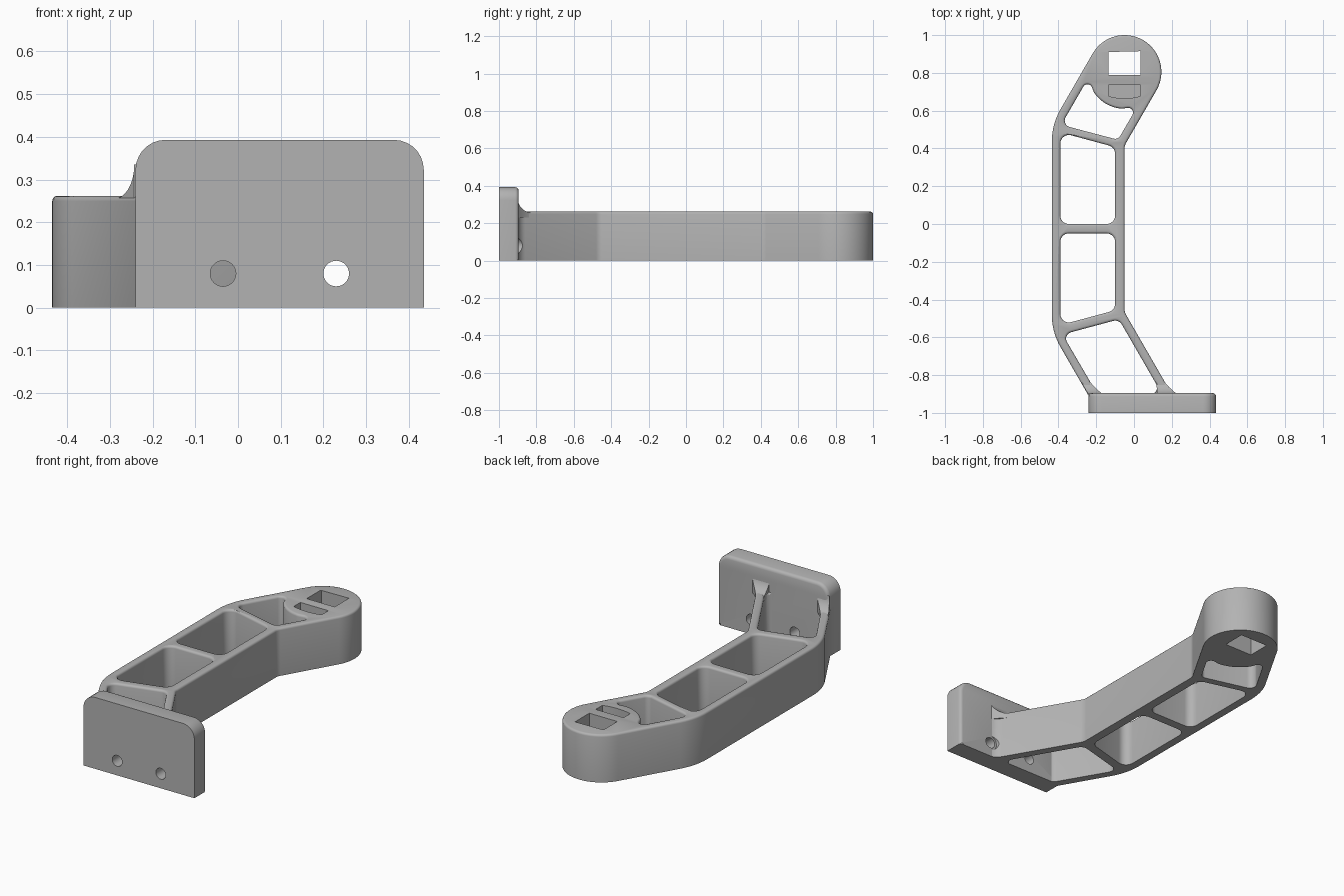
import bpy, bmesh
from math import sin, cos, tan, radians, pi
from mathutils import Vector, Matrix

cube = bpy.data.objects.get("Cube")
if cube:
    bpy.data.objects.remove(cube)

grey = bpy.data.materials.new("plain grey")
grey.use_nodes = True
grey.diffuse_color = (0.45, 0.45, 0.45, 1)
grey.node_tree.nodes["Principled BSDF"].inputs["Base Color"].default_value = (0.45, 0.45, 0.45, 1)


def arc(cx, cy, r, a0, a1, n):
    return [(cx + r * cos(radians(a0 + (a1 - a0) * i / n)),
             cy + r * sin(radians(a0 + (a1 - a0) * i / n)), 0) for i in range(n + 1)]


def rounded(corners, steps=7):
    """Closed outline with each (x, y, radius) corner filleted."""
    out = []
    for i, (x, y, r) in enumerate(corners):
        p = Vector((x, y))
        if r == 0:
            out.append(p)
            continue
        a = (Vector(corners[i - 1][:2]) - p).normalized()
        b = (Vector(corners[(i + 1) % len(corners)][:2]) - p).normalized()
        half = a.angle(b) / 2
        centre = p + (a + b).normalized() * (r / sin(half))
        start = p + a * (r / tan(half)) - centre
        end = p + b * (r / tan(half)) - centre
        sweep = start.angle_signed(end)
        for k in range(steps + 1):
            out.append(centre + Matrix.Rotation(-sweep * k / steps, 2) @ start)
    return out


def activate(ob):
    bpy.ops.object.select_all(action='DESELECT')
    ob.select_set(True)
    bpy.context.view_layer.objects.active = ob


def finish(ob):
    activate(ob)
    if not ob.data.materials:
        ob.data.materials.append(grey)
    bpy.ops.object.shade_smooth_by_angle(angle=radians(32))


def slab(name, loops, height, bevel, pick):
    """Outline with holes, extruded from z = 0, with picked top edges rounded."""
    cu = bpy.data.curves.new(name, 'CURVE')
    cu.dimensions, cu.fill_mode, cu.extrude = '2D', 'BOTH', height / 2
    for loop in loops:
        sp = cu.splines.new('POLY')
        sp.points.add(len(loop) - 1)
        for pt, co in zip(sp.points, loop):
            pt.co = (co[0], co[1], 0, 1)
        sp.use_cyclic_u = True
    ob = bpy.data.objects.new(name, cu)
    bpy.context.collection.objects.link(ob)
    activate(ob)
    bpy.ops.object.convert(target='MESH')
    ob = bpy.context.object
    bm = bmesh.new()
    bm.from_mesh(ob.data)
    bmesh.ops.translate(bm, vec=(0, 0, height / 2), verts=bm.verts)
    bmesh.ops.remove_doubles(bm, verts=bm.verts, dist=1e-5)
    bmesh.ops.recalc_face_normals(bm, faces=bm.faces)
    rim = [e for e in bm.edges if min(v.co.z for v in e.verts) > height - 1e-4
           and len(e.link_faces) == 2 and e.calc_face_angle() > 1
           and pick((e.verts[0].co + e.verts[1].co) / 2)]
    bmesh.ops.bevel(bm, geom=rim, offset=bevel, segments=3, profile=0.5,
                    affect='EDGES', clamp_overlap=False)
    bm.to_mesh(ob.data)
    bm.free()
    return ob


def cut(ob, cutter):
    cutter.hide_render = True
    mod = ob.modifiers.new("cut", 'BOOLEAN')
    mod.operation, mod.solver, mod.object = 'DIFFERENCE', 'EXACT', cutter
    activate(ob)
    bpy.ops.object.modifier_apply(modifier="cut")
    bpy.data.objects.remove(cutter)


# Bracket arm: outer outline with a round head
head = (-0.05, 0.805, 0.195)
outer = rounded([(-0.24, -0.94, 0), (-0.24, -0.91, 0), (-0.435, -0.572, 0.34),
                 (-0.435, 0.528, 0.34)] + arc(*head, 150, -30, 40) +
                [(-0.05, 0.415, 0.06), (-0.05, -0.467, 0.06), (0.2, -0.9, 0.08),
                 (0.27, -0.9, 0), (0.27, -0.94, 0)])
# Openings between the ribs
head_gap = rounded([(-0.385, 0.525, 0.035), (-0.242, 0.772, 0.025)] +
                   arc(*head, 214, 266, 8) +
                   [(0.018, 0.622, 0.025), (-0.085, 0.446, 0.03)])
upper_gap = rounded([(-0.39, 0, 0.045), (-0.39, 0.485, 0.045),
                     (-0.1, 0.407, 0.045), (-0.1, 0, 0.045)])
lower_gap = rounded([(-0.39, -0.05, 0.045), (-0.1, -0.05, 0.045),
                     (-0.1, -0.457, 0.045), (-0.39, -0.535, 0.045)])
foot_gap = rounded([(-0.378, -0.585, 0.035), (-0.08, -0.505, 0.04),
                    (0.148, -0.9, 0.035), (-0.194, -0.9, 0.045)])
square_hole = [(-0.135, 0.79), (0.035, 0.79), (0.035, 0.917), (-0.135, 0.917)]
arm = slab("bracket_arm", [outer, head_gap, upper_gap, lower_gap, foot_gap, square_hole],
           0.262, 0.012,
           lambda p: p.y > -0.89 and not (abs(p.x + 0.05) < 0.09 and 0.78 < p.y < 0.93))

# Blind strap slot in the head
slot = slab("slot_cutter", [[(-0.135, 0.735, 0), (0.035, 0.735, 0)] +
                            arc(-0.05, 0.965, 0.3, 286.5, 253.5, 10)],
            0.3, 0.01, lambda p: False)
slot.location.z = 0.12
cut(arm, slot)

# Screw clearance at the foot
screw_x = (-0.035, 0.23)
for x in screw_x:
    bpy.ops.mesh.primitive_cylinder_add(vertices=32, radius=0.042, depth=0.16,
                                        location=(x, -0.9, 0.08), rotation=(pi / 2, 0, 0))
    cut(arm, bpy.context.object)
finish(arm)

# Mounting plate, drawn flat and stood upright with its rounded rim to the back
plate_outline = rounded([(-0.435, 0, 0), (0.24, 0, 0), (0.24, 0.393, 0.07), (-0.435, 0.393, 0.07)])
holes = [[p[:2] for p in arc(-x, 0.08, 0.03, 0, 348.75, 31)] for x in screw_x]
plate = slab("mounting_plate", [plate_outline] + holes, 0.105, 0.018,
             lambda p: p.y > 0.12 or (p.y > 0.01 and not -0.27 < p.x < 0.07))
plate.data.transform(Matrix.Translation((0, -1, 0)) @ Matrix.Rotation(pi, 4, 'Z')
                     @ Matrix.Rotation(pi / 2, 4, 'X'))
plate.data.update()
finish(plate)


# Concave gussets blending the arm walls up onto the plate
def gusset(name, x0, x1, flare0, flare1, n=8, r=0.08):
    bm = bmesh.new()
    rows = []
    for i in range(n + 1):
        a = pi / 2 * i / n
        d, z = r * (1 - cos(a)), 0.255 + r * (1 - sin(a))
        grow = (1 - d / r) ** 2
        y = -0.9 + d
        lo, hi = x0 - 0.577 * d - flare0 * grow, x1 - 0.577 * d + flare1 * grow
        rows.append([bm.verts.new(c) for c in
                     ((lo, y, z), (hi, y, z), (hi, y, 0.23), (lo, y, 0.23))])
    for a, b in zip(rows, rows[1:]):
        for k in range(4):
            bm.faces.new((a[k], a[k - 1], b[k - 1], b[k]))
    bm.faces.new(rows[0])
    bm.faces.new(rows[-1])
    bmesh.ops.recalc_face_normals(bm, faces=bm.faces)
    me = bpy.data.meshes.new(name)
    bm.to_mesh(me)
    bm.free()
    ob = bpy.data.objects.new(name, me)
    bpy.context.collection.objects.link(ob)
    finish(ob)


gusset("left_wall_gusset", 0.15, 0.198, 0.03, 0.03)
gusset("right_wall_gusset", -0.243, -0.196, 0, 0.03)
